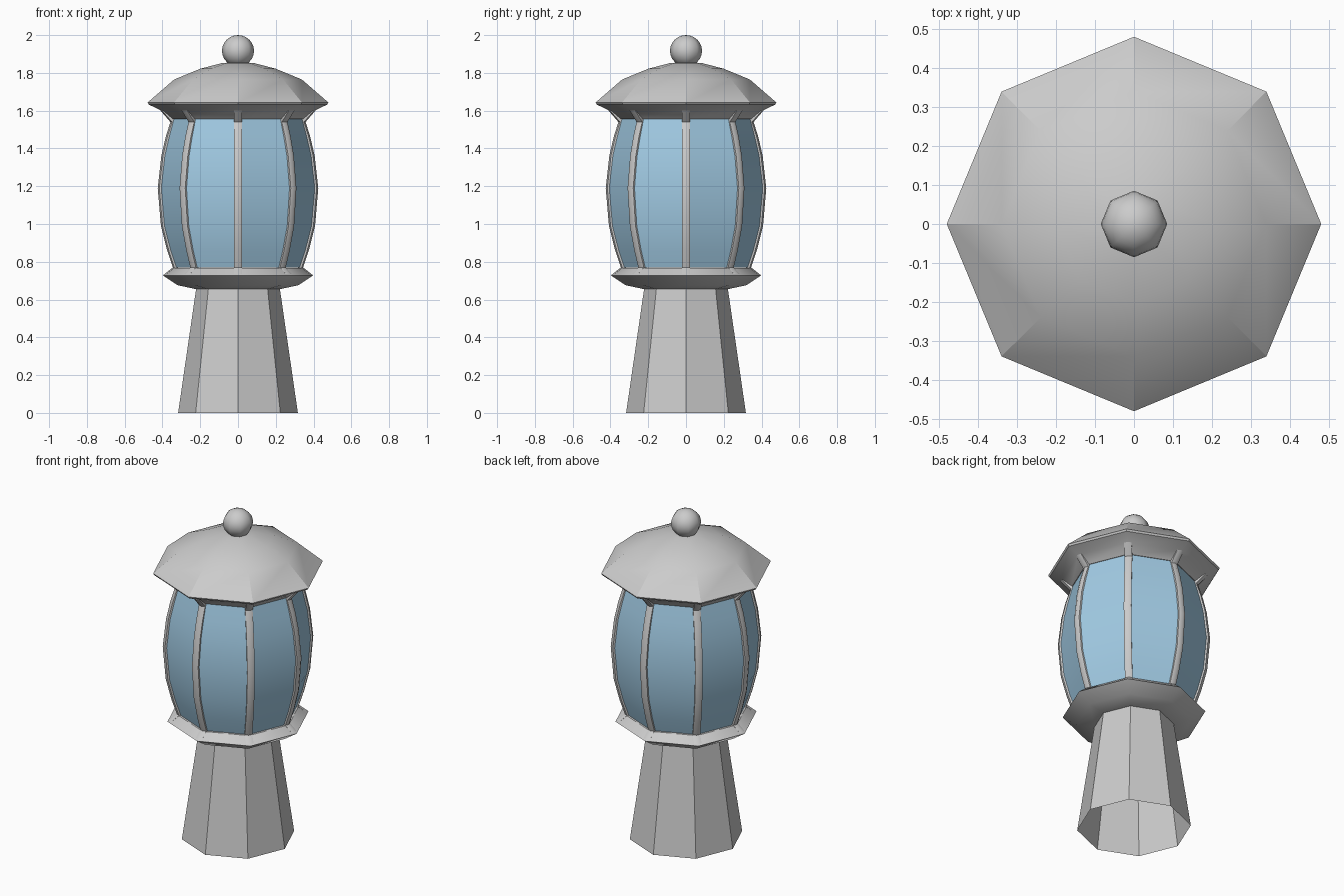
import bpy, bmesh, math
from mathutils import Vector

if "Cube" in bpy.data.objects:
    bpy.data.objects.remove(bpy.data.objects["Cube"])

N = 8


def finish(name, bm, mat=None, angle=30):
    bmesh.ops.remove_doubles(bm, verts=bm.verts, dist=1e-5)
    bmesh.ops.recalc_face_normals(bm, faces=bm.faces)
    me = bpy.data.meshes.new(name)
    bm.to_mesh(me)
    bm.free()
    ob = bpy.data.objects.new(name, me)
    bpy.context.collection.objects.link(ob)
    if mat:
        me.materials.append(mat)
    bpy.ops.object.select_all(action='DESELECT')
    ob.select_set(True)
    bpy.context.view_layer.objects.active = ob
    bpy.ops.object.shade_smooth_by_angle(angle=math.radians(angle))
    return ob


def lathe(name, profile, mat=None, angle=30):
    """Turn an (r, z) profile into an eight-sided shell."""
    bm = bmesh.new()
    rings = [[bm.verts.new((r * math.cos(2 * math.pi * i / N),
                            r * math.sin(2 * math.pi * i / N), z))
              for i in range(N)] for r, z in profile]
    for a, b in zip(rings, rings[1:]):
        for i in range(N):
            j = (i + 1) % N
            bm.faces.new((a[i], a[j], b[j], b[i]))
    return finish(name, bm, mat, angle)


glass = bpy.data.materials.new("glass_blue")
glass.diffuse_color = (0.36, 0.60, 0.78, 1)
glass.use_nodes = True
glass.node_tree.nodes["Principled BSDF"].inputs["Base Color"].default_value = glass.diffuse_color

# bulging outline shared by the panes and the ribs
barrel = [(0.345, 0.77), (0.375, 0.86), (0.408, 0.99), (0.425, 1.19),
          (0.406, 1.36), (0.383, 1.46), (0.358, 1.555)]

# tapered pedestal, open underneath
lathe("pedestal", [(0.317, 0), (0.222, 0.655)])

# flange carrying the lantern
lathe("lower_flange", [(0.20, 0.655), (0.222, 0.655), (0.32, 0.676),
                       (0.398, 0.728), (0.345, 0.768), (0.30, 0.768)])

# glass panes, slightly behind the ribs
lathe("glass_panes", [(r - 0.01, z) for r, z in barrel], glass)

# corner ribs wrapping each edge, flaring onto the flange and the eave
rib_path = [(0.39, 0.734)] + barrel[:1] + barrel[1:-1] + [(0.358, 1.54), (0.41, 1.60)]
W, D = 0.021, 0.02
bm = bmesh.new()
for k in range(N):
    a = 2 * math.pi * k / N
    out = Vector((math.cos(a), math.sin(a), 0))
    side = Vector((-math.sin(a), math.cos(a), 0))
    drop = W * math.tan(math.pi / N)
    rows = []
    for r, z in rib_path:
        section = [(-W, -drop - D), (-W, -drop), (0, 0), (W, -drop), (W, -drop - D)]
        rows.append([bm.verts.new(out * (r + o) + side * s + Vector((0, 0, z)))
                     for s, o in section])
    for p, q in zip(rows, rows[1:]):
        for i in range(4):
            bm.faces.new((p[i], p[i + 1], q[i + 1], q[i]))
finish("corner_ribs", bm, None, 50)

# domed roof with sloping eave
lathe("roof", [(0.30, 1.555), (0.352, 1.555), (0.405, 1.60), (0.472, 1.632),
               (0.479, 1.643), (0.338, 1.765), (0.20, 1.822),
               (0.085, 1.852), (0, 1.858)])

# ball finial
ball = [(0.085 * math.sin(math.pi * i / 12), 1.917 - 0.083 * math.cos(math.pi * i / 12))
        for i in range(13)]
lathe("ball_finial", ball, None, 60)
